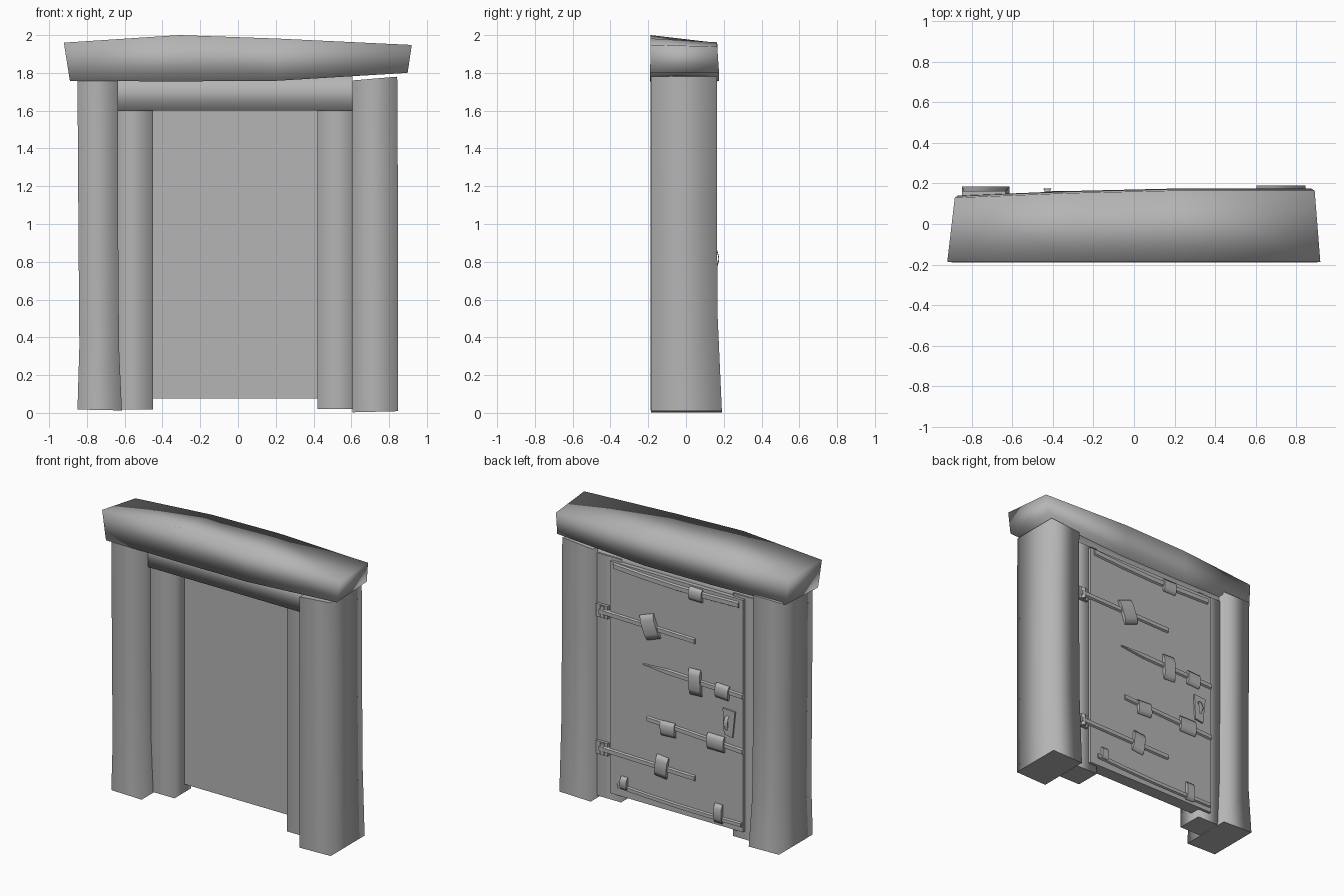
import bpy, bmesh, math
from mathutils import Matrix

if "Cube" in bpy.data.objects:
    bpy.data.objects.remove(bpy.data.objects["Cube"])

# One dark grey for the whole model
GREY = bpy.data.materials.new("dark_grey")
GREY.diffuse_color = (.46, .46, .46, 1)
GREY.use_nodes = True
GREY.node_tree.nodes["Principled BSDF"].inputs["Base Color"].default_value = GREY.diffuse_color


def loft(name, rings, smooth=True, smooth_caps=False, loc=(0, 0, 0), tilt=0.0):
    """Skin a list of equally sized point rings and cap both ends."""
    bm = bmesh.new()
    rows = [[bm.verts.new(p) for p in r] for r in rings]
    n = len(rows[0])
    for a, b in zip(rows, rows[1:]):
        for i in range(n):
            j = (i + 1) % n
            bm.faces.new((a[i], a[j], b[j], b[i])).smooth = smooth
    for r in (rows[0], rows[-1]):
        bm.faces.new(r).smooth = smooth and smooth_caps
    bmesh.ops.recalc_face_normals(bm, faces=bm.faces)
    me = bpy.data.meshes.new(name)
    bm.to_mesh(me)
    bm.free()
    me.materials.append(GREY)
    ob = bpy.data.objects.new(name, me)
    bpy.context.collection.objects.link(ob)
    ob.matrix_world = Matrix.Translation(loc) @ Matrix.Rotation(tilt, 4, 'Y')
    return ob


def rect(x0, x1, y0, y1, z, dz=0.0):
    return [(x0, y0, z), (x1, y0, z + dz), (x1, y1, z + dz), (x0, y1, z)]


def box(name, x0, x1, y0, y1, z0, z1, smooth=False):
    return loft(name, [rect(x0, x1, y0, y1, z0), rect(x0, x1, y0, y1, z1)], smooth)


# Stone pillars, flaring slightly at the foot
loft("left_pillar", [rect(-.85, -.615, -.188, .185, .018, -.005),
                     rect(-.84, -.63, -.188, .168, .35),
                     rect(-.845, -.635, -.188, .163, 1.0),
                     rect(-.85, -.635, -.188, .163, 1.77)])
loft("right_pillar", [rect(.605, .848, -.185, .19, .003, .006),
                      rect(.606, .848, -.185, .168, .5),
                      rect(.607, .847, -.185, .163, 1.1),
                      rect(.607, .843, -.185, .165, 1.76, .02)])

# Lintel: uneven slab, sections run from left to right
# (front-top x, front-bottom x, back-bottom x, back-top x, back y, front top z, bottom z, back top z)
lintel = [(-.922, -.89, -.87, -.885, .14, 1.96, 1.757, 1.93),
          (-.31, -.31, -.31, -.31, .163, 2.0, 1.755, 1.96),
          (.2, .2, .2, .2, .175, 1.982, 1.758, 1.962),
          (.92, .898, .875, .892, .175, 1.948, 1.80, 1.94)]
loft("lintel", [[(a, -.187, zt), (b, -.19, zb), (c, y, zb), (d, y - .01, zk)]
                for a, b, c, d, y, zt, zb, zk in lintel], smooth_caps=True)

# Inner frame
box("left_jamb", -.66, -.45, -.06, .12, .018, 1.72, True)
box("right_jamb", .42, .64, -.06, .12, .02, 1.72, True)
# header runs across the jambs, lying along x
loft("header", [[(x, -.09, 1.6), (x, .11, 1.6), (x, .11, 1.79), (x, -.09, 1.79)]
                for x in (-.65, .607)])

# Door slab
DOOR = .14
box("door", -.54, .49, .05, DOOR, .075, 1.7)


def bar(name, x0, z0, x1, z1, h, sag=0.0, tip=1.0):
    """Flat iron strip with a raised centre, from x0 to x1 (x1 end scaled by tip)."""
    rings = []
    for i in range(5):
        t = i / 4
        x = x0 + (x1 - x0) * t
        z = z0 + (z1 - z0) * t - sag * math.sin(math.pi * t)
        s = h / 2 * (tip if i == 4 else 1)
        rings.append([(x, DOOR - .005, z - s), (x, DOOR + .012, z - s * .6),
                      (x, DOOR + .012, z + s * .6), (x, DOOR - .005, z + s)])
    return loft(name, rings, False)


def clip(name, x, z, w, h, tilt=0.0):
    """Bent plate wrapped over a strip."""
    prof = [(-.5, -.005), (-.5, .008), (-.28, .022), (.28, .022), (.5, .008), (.5, -.005)]
    return loft(name, [[(s * w / 2, y, k * h) for k, y in prof] for s in (-1, 1)],
                True, loc=(x, DOOR, z), tilt=tilt)


# Iron strips across the back of the door
bar("top_strip", -.51, 1.66, .46, 1.675, .05, .015)
bar("upper_latch_strip", -.54, 1.025, .23, 1.05, .045, 0, .15)
bar("lower_latch_strip", -.54, .64, .20, .675, .045)
bar("bottom_strip", -.53, .125, .43, .145, .04, .01)
for label, z in (("upper", 1.33), ("lower", .37)):
    bar(label + "_hinge_strap", .57, z, -.17, z - .015, .045)
    box(label + "_hinge_plate", .51, .60, .11, DOOR, z - .045, z + .045)
    loft(label + "_hinge_pin",
         [[(.55 + .015 * math.cos(a * math.pi / 4), DOOR + .015 * math.sin(a * math.pi / 4), zz)
           for a in range(8)] for zz in (z - .04, z + .04)])

# Clips holding the strips: x, z, width, height, tilt
clips = [(-.18, 1.645, .10, .09, 0), (.175, 1.325, .11, .17, .35),
         (-.175, 1.03, .09, .18, .05), (-.385, 1.02, .10, .10, -.05),
         (.035, .645, .11, .10, .05), (-.335, .65, .13, .11, 0),
         (.085, .37, .09, .15, -.1), (.375, .175, .05, .09, 0), (-.355, .16, .06, .13, 0)]
for i, c in enumerate(clips):
    clip("clip_%d" % (i + 1), *c)

# Lock plate with a small lever
loft("lock_plate", [[(-.485, y, .905), (-.39, y, .91), (-.40, y, .73), (-.465, y, .72)]
                    for y in (DOOR - .005, DOOR + .012)], False)
loft("lock_lever", [[(-.428 + r * math.cos(a * math.pi / 4), y, z + r * math.sin(a * math.pi / 4) * .5)
                     for a in range(8)]
                    for r, y, z in ((.014, DOOR, .86), (.014, .165, .855), (.02, .175, .815), (.012, .165, .775))])
